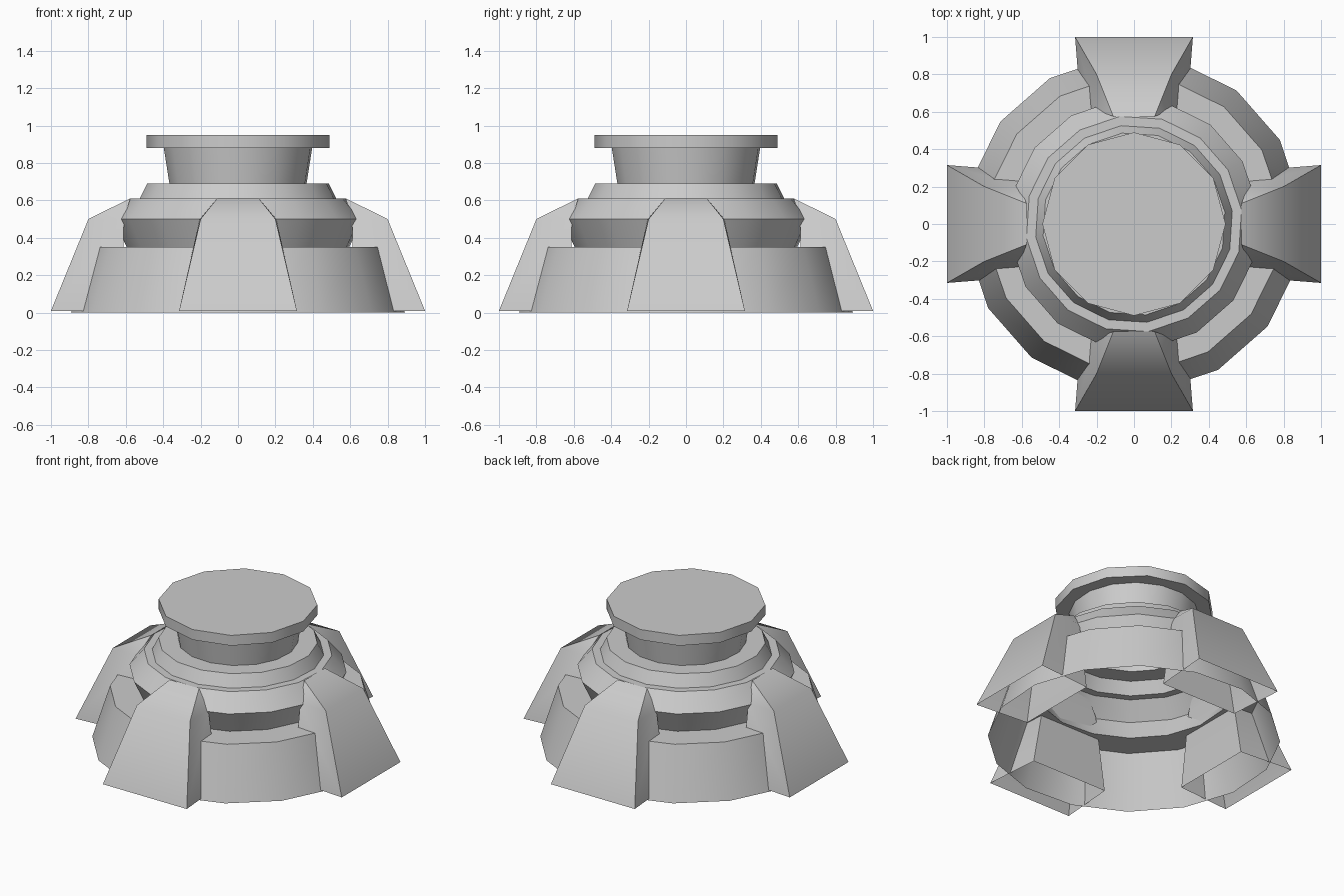
import bpy, bmesh, math

cube = bpy.data.objects.get("Cube")
if cube:
    bpy.data.objects.remove(cube, do_unlink=True)

grey = bpy.data.materials.new("stone_grey")
grey.use_nodes = True
grey.diffuse_color = (0.6, 0.6, 0.6, 1)
grey.node_tree.nodes["Principled BSDF"].inputs["Base Color"].default_value = (0.6, 0.6, 0.6, 1)


def finish(bm, name, angle):
    """Turn a bmesh into a named object with smooth shading below an angle."""
    bmesh.ops.recalc_face_normals(bm, faces=bm.faces)
    mesh = bpy.data.meshes.new(name)
    bm.to_mesh(mesh)
    bm.free()
    mesh.materials.append(grey)
    obj = bpy.data.objects.new(name, mesh)
    bpy.context.collection.objects.link(obj)
    bpy.ops.object.select_all(action='DESELECT')
    obj.select_set(True)
    bpy.context.view_layer.objects.active = obj
    bpy.ops.object.shade_smooth_by_angle(angle=math.radians(angle))
    return obj


def lathe(name, profile, sides, offset=0, caps=False):
    """Revolve a radius/height profile around the z axis."""
    bm = bmesh.new()
    rings = []
    for r, z in profile:
        angles = [math.radians(offset) + math.tau * i / sides for i in range(sides)]
        rings.append([bm.verts.new((r * math.cos(a), r * math.sin(a), z)) for a in angles])
    for low, high in zip(rings, rings[1:]):
        for i in range(sides):
            j = (i + 1) % sides
            bm.faces.new((low[i], low[j], high[j], high[i]))
    if caps:
        bm.faces.new(rings[0])
        bm.faces.new(rings[-1])
    return finish(bm, name, 35)


# Open-bottomed base wall, flared collar, step and neck
lathe("base_shell", [(0.9, 0), (0.79, 0.35), (0.6, 0.35), (0.67, 0.5), (0.58, 0.61),
                     (0.53, 0.61), (0.49, 0.69), (0.37, 0.69), (0.4, 0.88)], 16, 7.5)

# Flat disc on top of the neck
lathe("top_disc", [(0.49, 0.88), (0.49, 0.95)], 12, caps=True)


def buttress(name, turn):
    """Sloped hollow support, open underneath, turned to one side of the base."""
    bm = bmesh.new()
    c, s = math.cos(turn), math.sin(turn)

    def pair(half, out, z):
        return [bm.verts.new((out * c - w * s, out * s + w * c, z)) for w in (-half, half)]

    foot, shoulder = pair(0.315, 1, 0.01), pair(0.2, 0.8, 0.5)
    tip = pair(0.11, 0.575, 0.612)
    inner_top, inner_foot = pair(0.205, 0.61, 0.5), pair(0.285, 0.62, 0.01)
    rows = [foot, shoulder, tip, inner_top, inner_foot]
    for a, b in zip(rows, rows[1:]):
        bm.faces.new((a[0], a[1], b[1], b[0]))
    for k in (0, 1):
        bm.faces.new((foot[k], shoulder[k], inner_top[k], inner_foot[k]))
        bm.faces.new((shoulder[k], tip[k], inner_top[k]))
    return finish(bm, name, 45)


for i, side in enumerate(("left", "back", "right", "front")):
    buttress(side + "_buttress", i * math.pi / 2)
